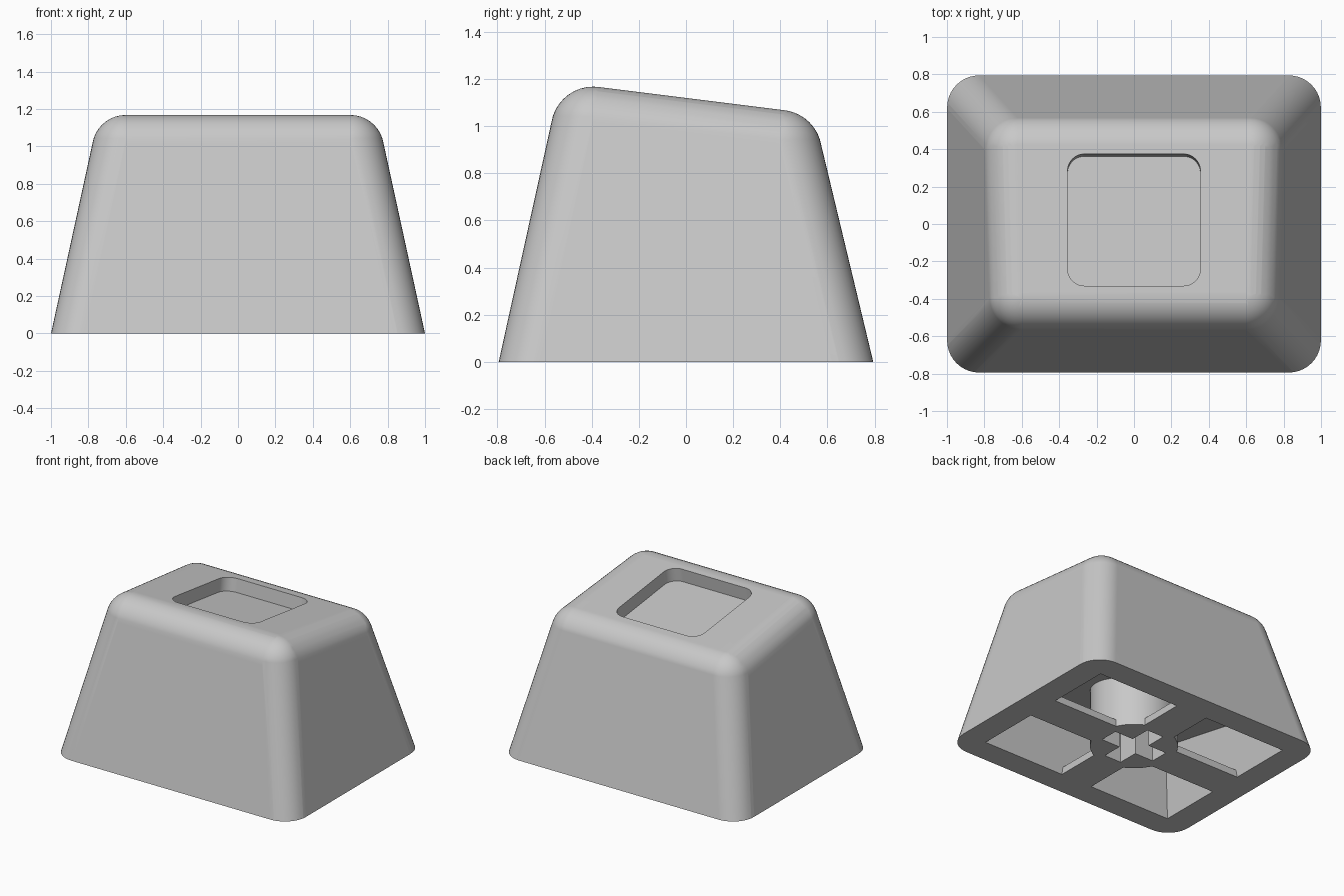
import bpy, bmesh, math
from mathutils import Matrix, Vector

cube = bpy.data.objects.get("Cube")
if cube:
    bpy.data.objects.remove(cube, do_unlink=True)

R = 0.18            # edge rounding of the shell
TOP, TILT = 1.12, 0.125
SIDES = (-1, 1)


def hull(name, points):
    """Solid convex part around a cloud of points."""
    bm = bmesh.new()
    for p in points:
        bm.verts.new(p)
    bmesh.ops.remove_doubles(bm, verts=bm.verts[:], dist=1e-5)
    bmesh.ops.convex_hull(bm, input=bm.verts[:])
    loose = [v for v in bm.verts if not v.link_faces]
    bmesh.ops.delete(bm, geom=loose, context='VERTS')
    bmesh.ops.dissolve_limit(bm, angle_limit=math.radians(0.5),
                             verts=bm.verts[:], edges=bm.edges[:])
    bmesh.ops.recalc_face_normals(bm, faces=bm.faces[:])
    mesh = bpy.data.meshes.new(name)
    bm.to_mesh(mesh)
    bm.free()
    obj = bpy.data.objects.new(name, mesh)
    bpy.context.collection.objects.link(obj)
    return obj


def box(name, x, y, z0, z1):
    return hull(name, [(a * x, b * y, z) for a in SIDES for b in SIDES for z in (z0, z1)])


def ring(cx, cy, r, z, n=48):
    return [Vector((cx + r * math.cos(i * math.tau / n),
                    cy + r * math.sin(i * math.tau / n), z)) for i in range(n)]


def ball(c, r, n=40):
    pts = []
    for j in range(n // 2 + 1):
        a = math.pi * j / (n // 2)
        pts += ring(c[0], c[1], r * math.sin(a), c[2] + r * math.cos(a), n)
    return pts


def cut(target, cutter):
    """Subtract a cutter from the target and discard the cutter."""
    cutter.hide_render = True
    mod = target.modifiers.new("cut", 'BOOLEAN')
    mod.operation, mod.solver, mod.object = 'DIFFERENCE', 'EXACT', cutter
    bpy.context.view_layer.objects.active = target
    bpy.ops.object.modifier_apply(modifier=mod.name)
    bpy.data.objects.remove(cutter, do_unlink=True)


# Shell: tapered block with a sloping top, rounded by a ball at each corner
points = []
for sx in SIDES:
    for sy in SIDES:
        kx, ky = 0.218, (0.24 if sy > 0 else 0.22)
        ix = 1 - R * math.hypot(1, kx)
        iy = 0.795 - R * math.hypot(1, ky)
        iz = TOP - R * math.hypot(1, TILT)
        z_top = (iz - TILT * sy * iy) / (1 - TILT * sy * ky)
        for z in (z_top, -0.5):
            points += ball((sx * (ix - kx * z), sy * (iy - ky * z), z), R)
key_cap = hull("key_cap", points)
cut(key_cap, box("floor_cutter", 3, 3, -3, 0))

# Rounded square recess, square to the sloping top
tilt = Matrix.Translation((0, 0.022, TOP - TILT * 0.022)) @ Matrix.Rotation(-math.atan(TILT), 4, 'X')
half, corner = 0.355, 0.09
recess = [tilt @ p for sx in SIDES for sy in SIDES for z in (-0.1, 0.3)
          for p in ring(sx * (half - corner), sy * (half - corner), corner, z)]
cut(key_cap, hull("recess_cutter", recess))

# Hollow underside, leaving thin cross ribs and a round stem standing
hollow = []
for sx in SIDES:
    for sy in SIDES:
        for z in (-0.1, 0.4 - 0.09 * sy):
            hollow.append((sx * (0.81 - 0.2 * z), sy * (0.61 - 0.2 * z), z))
cavity = hull("cavity_cutter", hollow)
cut(cavity, box("rib_across", 2, 0.13, -0.3, 0.052))
cut(cavity, box("rib_along", 0.13, 2, -0.32, 0.052))
cut(cavity, hull("stem", ring(0, 0, 0.3, -0.34) + ring(0, 0, 0.3, 0.8)))
cut(key_cap, cavity)

# Cross socket in the stem
cut(key_cap, box("socket_across", 0.225, 0.07, -0.2, 0.4))
cut(key_cap, box("socket_along", 0.07, 0.225, -0.22, 0.405))

# Colour and shading
grey = bpy.data.materials.new("light_grey")
grey.use_nodes = True
colour = (0.58, 0.58, 0.58, 1)
grey.diffuse_color = colour
grey.node_tree.nodes["Principled BSDF"].inputs["Base Color"].default_value = colour
key_cap.data.materials.clear()
key_cap.data.materials.append(grey)

bpy.ops.object.select_all(action='DESELECT')
key_cap.select_set(True)
bpy.context.view_layer.objects.active = key_cap
bpy.ops.object.shade_smooth_by_angle(angle=math.radians(30))
weighted = key_cap.modifiers.new("even_shading", 'WEIGHTED_NORMAL')
weighted.keep_sharp = True
